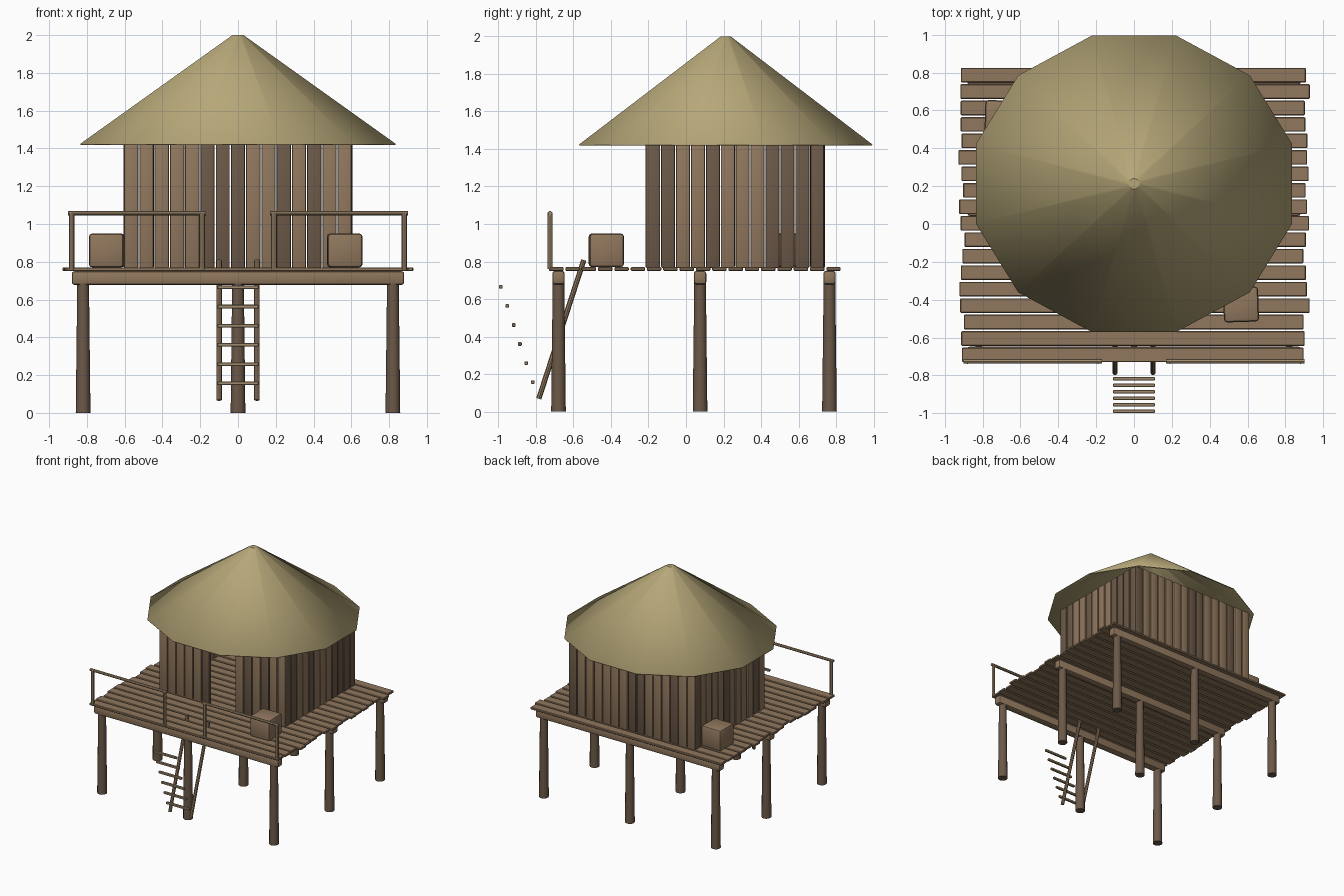
import bpy, bmesh, math, random
from mathutils import Matrix, Vector

if "Cube" in bpy.data.objects:
    bpy.data.objects.remove(bpy.data.objects["Cube"])

random.seed(4)


def mat(name, col):
    m = bpy.data.materials.new(name)
    m.diffuse_color = (*col, 1)
    m.use_nodes = True
    m.node_tree.nodes["Principled BSDF"].inputs["Base Color"].default_value = m.diffuse_color
    return m


WOOD = mat("wood", (0.28, 0.185, 0.11))
DARK = mat("dark wood", (0.15, 0.10, 0.065))
PALE = mat("pale wood", (0.36, 0.26, 0.155))
THATCH = mat("thatch", (0.47, 0.39, 0.19))


def finish(name, bm, mats, angle=35):
    me = bpy.data.meshes.new(name)
    bmesh.ops.recalc_face_normals(bm, faces=bm.faces)
    bm.to_mesh(me)
    bm.free()
    for m in mats:
        me.materials.append(m)
    ob = bpy.data.objects.new(name, me)
    bpy.context.collection.objects.link(ob)
    bpy.ops.object.select_all(action='DESELECT')
    ob.select_set(True)
    bpy.context.view_layer.objects.active = ob
    bpy.ops.object.shade_smooth_by_angle(angle=math.radians(angle))
    return ob


def box(bm, c, size, bevel=0.006, rot=0.0, mi=0, seg=1):
    """Bevelled box added to bm through a temporary bmesh."""
    t = bmesh.new()
    bmesh.ops.create_cube(t, size=1, matrix=Matrix.Diagonal((*size, 1)))
    bmesh.ops.bevel(t, geom=t.edges[:], offset=bevel, segments=seg, affect='EDGES', profile=0.5)
    t.transform(Matrix.Translation(c) @ Matrix.Rotation(rot, 4, 'Z'))
    for f in t.faces:
        f.material_index = mi
    me = bpy.data.meshes.new("tmp")
    t.to_mesh(me)
    t.free()
    bm.from_mesh(me)
    bpy.data.meshes.remove(me)


def rod(bm, a, b, r1, r2=None, n=8):
    a, b = Vector(a), Vector(b)
    d = b - a
    m = Matrix.Translation((a + b) / 2) @ d.to_track_quat('Z', 'Y').to_matrix().to_4x4()
    bmesh.ops.create_cone(bm, cap_ends=True, segments=n, radius1=r1,
                          radius2=r1 if r2 is None else r2, depth=d.length, matrix=m)


# Stilts and the three beams on top of them
for y, row in ((-0.68, "front"), (0.075, "middle"), (0.765, "back")):
    for x, side in ((-0.82, "left"), (0, "centre"), (0.82, "right")):
        bm = bmesh.new()
        rod(bm, (x, y, 0), (x, y, 0.69), 0.039, 0.031, 12)
        finish(f"{row}_{side}_stilt", bm, [DARK])
    bm = bmesh.new()
    box(bm, (0, y, 0.714), (1.76, 0.066, 0.072), 0.014, seg=2)
    finish(f"{row}_beam", bm, [WOOD])

# Deck boards with slightly uneven ends
bm = bmesh.new()
N, Y0, Y1 = 18, -0.735, 0.83
step = (Y1 - Y0) / N
for i in range(N):
    length = 1.82 + random.uniform(-0.03, 0.03)
    box(bm, (random.uniform(-0.008, 0.008), Y0 + step * (i + 0.5), 0.76),
        (length, step - 0.01, 0.02), 0.004, mi=0)
finish("deck_boards", bm, [WOOD])


# Walls of upright planks, with a door gap in the middle of the front
def wall(name, n, lo, hi, place, skip=()):
    bm = bmesh.new()
    s = (hi - lo) / n
    for i in range(n):
        if i in skip:
            continue
        c, size = place(lo + s * (i + 0.5), s - 0.004 - random.uniform(0, 0.004),
                        0.028 + random.uniform(-0.004, 0.004))
        box(bm, (*c, 1.108), (*size, 0.684), 0.007, mi=random.choice((0, 0, 1)), seg=2)
    finish(name, bm, [WOOD, DARK])


wall("front_wall", 15, -0.605, 0.605, lambda p, w, t: ((p, -0.2), (w, t)), skip=(6, 7, 8))
wall("back_wall", 15, -0.605, 0.605, lambda p, w, t: ((p, 0.725), (w, t)))
for sx, side in ((-1, "left"), (1, "right")):
    wall(f"{side}_wall", 12, -0.215, 0.74, lambda p, w, t: ((sx * 0.589, p), (t, w)))

# Open twelve-sided thatch cone with a blunt tip
bm = bmesh.new()
rings = []
for rx, ry, z in ((0.865, 0.81, 1.424), (0.03, 0.028, 2.0)):
    rings.append([bm.verts.new((rx * math.cos(a), 0.212 + ry * math.sin(a), z))
                  for a in (math.radians(15 + 30 * k) for k in range(12))])
for k in range(12):
    j = (k + 1) % 12
    bm.faces.new((rings[0][k], rings[0][j], rings[1][j], rings[1][k]))
bm.faces.new(rings[1])
roof = finish("thatch_roof", bm, [THATCH])
sol = roof.modifiers.new("thickness", 'SOLIDIFY')
sol.thickness = 0.008
sol.offset = -1

# Front railings either side of the ladder
for s, side in ((-1, "left"), (1, "right")):
    bm = bmesh.new()
    for x in (0.19, 0.88):
        rod(bm, (s * x, -0.725, 0.76), (s * x, -0.725, 1.06), 0.014)
    rod(bm, (s * 0.17, -0.725, 1.058), (s * 0.9, -0.725, 1.058), 0.012)
    finish(f"{side}_railing", bm, [PALE])

# Ladder rails, and rungs that stand clear in front of them
for s, side in ((-1, "left"), (1, "right")):
    bm = bmesh.new()
    rod(bm, (s * 0.1, -0.785, 0.068), (s * 0.1, -0.545, 0.808), 0.014)
    finish(f"{side}_ladder_rail", bm, [WOOD])
bm = bmesh.new()
for i in range(6):
    box(bm, (0, -0.817 - 0.0342 * i, 0.157 + 0.1015 * i), (0.22, 0.019, 0.019), 0.003)
finish("ladder_rungs", bm, [PALE])

# Two soft-edged crates on the deck
for name, c, r in (("front_crate", (0.565, -0.425, 0.86), 0.03),
                   ("back_crate", (-0.695, 0.56, 0.86), -0.03)):
    bm = bmesh.new()
    box(bm, c, (0.185, 0.185, 0.18), 0.018, rot=r, seg=2)
    finish(name, bm, [WOOD])
